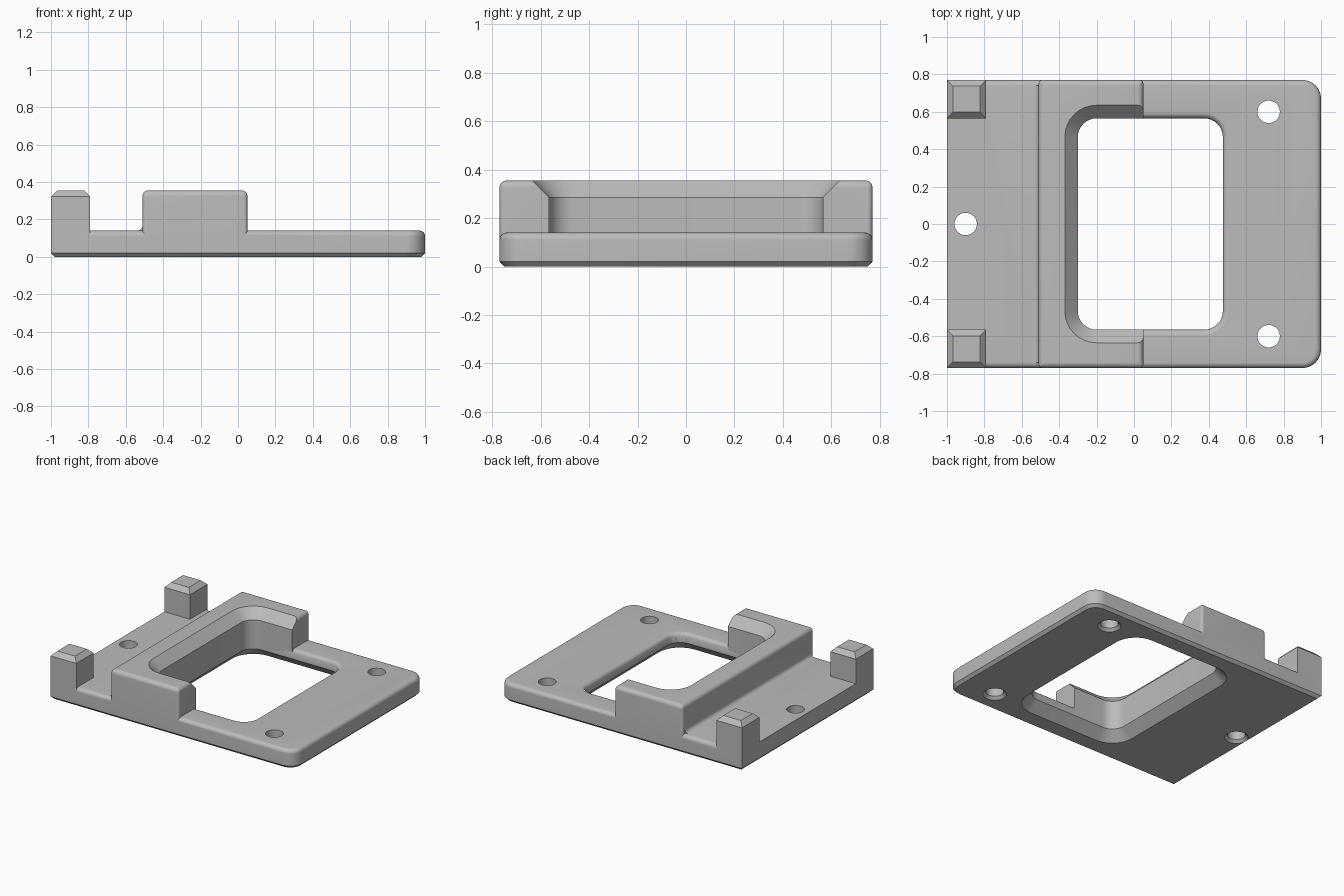
import bpy, bmesh
from math import sin, cos, pi

cube = bpy.data.objects.get("Cube")
if cube:
    bpy.data.objects.remove(cube, do_unlink=True)

grey = bpy.data.materials.new("plain grey")
grey.use_nodes = True
colour = (0.5, 0.5, 0.5, 1)
grey.diffuse_color = colour
grey.node_tree.nodes["Principled BSDF"].inputs["Base Color"].default_value = colour

SEGS = 8
WIDE = 0.77      # half depth of the plate
DECK = 0.14      # top of the plate
TOP = 0.355      # top of the raised parts
EDGE = 0.03      # rounding of the upper edges


def finish(name, bm):
    bmesh.ops.remove_doubles(bm, verts=bm.verts, dist=1e-5)
    bmesh.ops.recalc_face_normals(bm, faces=bm.faces)
    mesh = bpy.data.meshes.new(name)
    bm.to_mesh(mesh)
    bm.free()
    mesh.materials.append(grey)
    obj = bpy.data.objects.new(name, mesh)
    bpy.context.collection.objects.link(obj)
    return obj


def outline(x0, x1, y0, y1, r_left, r_right):
    """Rectangle with its own corner radius at the left and right ends."""
    points = []
    corners = ((x1, y1, -1, -1, r_right), (x0, y1, 1, -1, r_left),
               (x0, y0, 1, 1, r_left), (x1, y0, -1, 1, r_right))
    for k, (x, y, sx, sy, r) in enumerate(corners):
        steps = SEGS if r > 0 else 0
        for i in range(steps + 1):
            a = (k + i / max(steps, 1)) * pi / 2
            points.append((x + sx * r + r * cos(a), y + sy * r + r * sin(a)))
    return points


def loft(name, box, radii, sections):
    """Stack outlines; each section is height, offset, left-side offset."""
    x0, x1, y0, y1 = box
    bm = bmesh.new()
    rings = []
    for z, off, left in sections:
        rl, rr = [max(r + off, 0.002) if r else 0 for r in radii]
        pts = outline(x0 - left, x1 + off, y0 - off, y1 + off, rl, rr)
        rings.append([bm.verts.new((x, y, z)) for x, y in pts])
    for low, high in zip(rings, rings[1:]):
        for i in range(len(low)):
            j = (i + 1) % len(low)
            bm.faces.new((low[i], low[j], high[j], high[i]))
    bm.faces.new(rings[0][::-1])
    bm.faces.new(rings[-1])
    return finish(name, bm)


def rounded_top(z, r, left=True):
    result = []
    for i in range(SEGS + 1):
        a = i / SEGS * pi / 2
        off = -r * (1 - cos(a))
        result.append((z - r + r * sin(a), off, off if left else 0))
    return result


def combine(target, other, operation):
    mod = target.modifiers.new(operation, 'BOOLEAN')
    mod.operation = operation
    mod.solver = 'EXACT'
    mod.object = other
    bpy.context.view_layer.objects.active = target
    bpy.ops.object.modifier_apply(modifier=mod.name)
    bpy.data.objects.remove(other, do_unlink=True)


# Base plate with chamfered underside and square left end
bracket = loft("mounting_plate", (-1, 1, -WIDE, WIDE), (0, 0.1),
               [(0, -0.02, -0.02), (0.02, 0, 0)] + rounded_top(DECK, EDGE, False))

# Raised block across the middle
block = loft("raised_block", (-0.51, 0.05, -WIDE, WIDE), (0.02, 0.02),
             [(0.02, 0, 0)] + rounded_top(TOP, EDGE))
combine(bracket, block, 'UNION')

# Concave fillet along the left foot of the block
bm = bmesh.new()
profile = [(-0.49, 0.13), (-0.54, 0.13)]
for i in range(SEGS + 1):
    a = i / SEGS * pi / 2
    profile.append((-0.54 + EDGE * sin(a), DECK + EDGE * (1 - cos(a))))
profile.append((-0.49, DECK + EDGE))
face = bm.faces.new([bm.verts.new((x, -0.74, z)) for x, z in profile])
sweep = bmesh.ops.extrude_face_region(bm, geom=[face])
moved = [v for v in sweep["geom"] if isinstance(v, bmesh.types.BMVert)]
bmesh.ops.translate(bm, verts=moved, vec=(0, 1.48, 0))
combine(bracket, finish("foot_fillet", bm), 'UNION')

# Corner posts with chamfered tops
for side in (-1, 1):
    y0, y1 = sorted((side * 0.565, side * WIDE))
    post = loft("corner_post", (-1, -0.79, y0, y1), (0, 0),
                [(0.02, 0, 0), (0.322, 0, 0), (TOP, -0.033, -0.033)])
    combine(bracket, post, 'UNION')

# Window, flared at the underside and at the top of the block
window = loft("window_cutter", (-0.3, 0.475, -0.565, 0.565), (0.1, 0.1),
              [(-0.01, 0.08, 0.08), (0.07, 0, 0), (0.285, 0, 0), (0.375, 0.09, 0.09)])
combine(bracket, window, 'DIFFERENCE')

# Rounded rim of the window where it meets the deck
rim = [(0.1, -0.004, 0)]
for i in range(SEGS + 1):
    a = i / SEGS * pi / 2
    rim.append((DECK - EDGE + EDGE * sin(a), EDGE * (1 - cos(a)) + 0.0005, 0))
rim.append((DECK + 0.01, EDGE + 0.0005, 0))
combine(bracket, loft("rim_cutter", (0.051, 0.475, -0.565, 0.565), (0, 0.1), rim),
        'DIFFERENCE')

# Screw holes with a small countersink underneath
R = 0.06
for x, y in ((0.72, 0.6), (0.72, -0.6), (-0.9, 0)):
    hole = loft("hole_cutter", (x - R, x + R, y - R, y + R), (R, R),
                [(-0.01, 0.03, 0.03), (0.02, 0, 0), (0.2, 0, 0)])
    combine(bracket, hole, 'DIFFERENCE')

# Smooth the rounds, keep the chamfers crisp
bpy.ops.object.select_all(action='DESELECT')
bracket.select_set(True)
bpy.context.view_layer.objects.active = bracket
bpy.ops.object.shade_smooth_by_angle()
